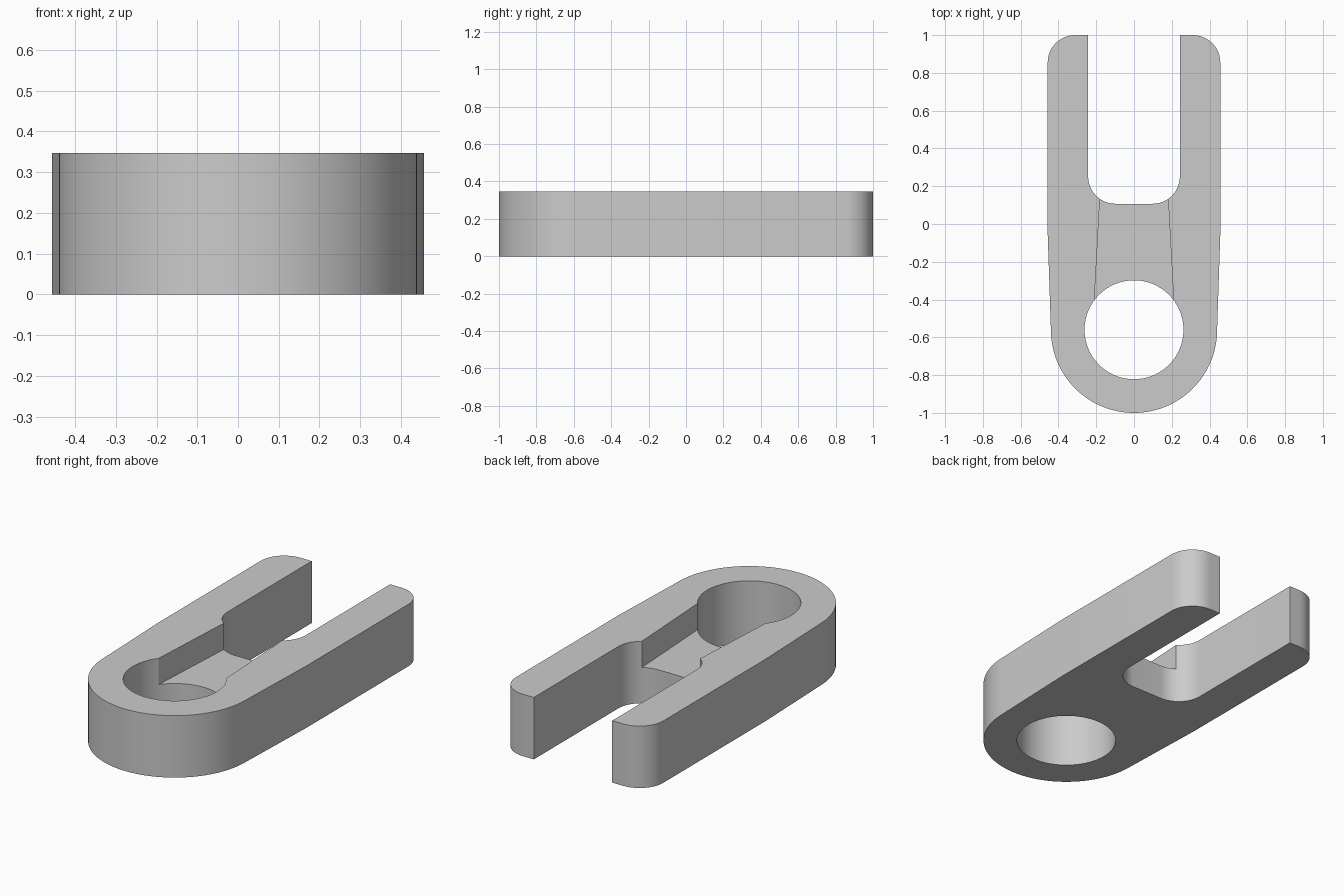
import bpy, bmesh
from math import cos, sin, pi, radians

cube = bpy.data.objects.get("Cube")
if cube:
    bpy.data.objects.remove(cube, do_unlink=True)

HEIGHT, FLOOR = 0.347, 0.2
HALF, NOSE, EYE_Y = 0.457, 0.44, -0.56
SLOT, SLOT_Y, FILLET = 0.243, 0.107, 0.145

grey = bpy.data.materials.new("plain grey")
grey.use_nodes = True
colour = (0.6, 0.6, 0.6, 1)
grey.diffuse_color = colour
grey.node_tree.nodes["Principled BSDF"].inputs["Base Color"].default_value = colour


def arc(cx, cy, r, start, end, steps):
    angles = [radians(start + (end - start) * i / steps) for i in range(steps + 1)]
    return [(cx + r * cos(a), cy + r * sin(a)) for a in angles]


def mirrored(half):
    """Close a right-hand half outline with its mirror image."""
    return half + [(-x, y) for x, y in reversed(half) if x > 1e-5]


def prism(name, outline, bottom, top):
    bm = bmesh.new()
    face = bm.faces.new([bm.verts.new((x, y, bottom)) for x, y in outline])
    extruded = bmesh.ops.extrude_face_region(bm, geom=[face])["geom"]
    verts = [v for v in extruded if isinstance(v, bmesh.types.BMVert)]
    bmesh.ops.translate(bm, verts=verts, vec=(0, 0, top - bottom))
    bmesh.ops.recalc_face_normals(bm, faces=bm.faces)
    mesh = bpy.data.meshes.new(name)
    bm.to_mesh(mesh)
    bm.free()
    mesh.materials.append(grey)
    obj = bpy.data.objects.new(name, mesh)
    bpy.context.collection.objects.link(obj)
    return obj


def cut(body, cutter):
    cutter.hide_render = True
    bpy.ops.object.select_all(action='DESELECT')
    body.select_set(True)
    bpy.context.view_layer.objects.active = body
    mod = body.modifiers.new("cut", 'BOOLEAN')
    mod.operation, mod.solver, mod.object = 'DIFFERENCE', 'EXACT', cutter
    bpy.ops.object.modifier_apply(modifier=mod.name)
    bpy.data.objects.remove(cutter, do_unlink=True)


# Clevis body: round nose, slight taper, rounded rear corners, open fork slot
outer = arc(0, EYE_Y, NOSE, -90, 0, 32) + [(HALF, -0.05)]
outer += arc(HALF - FILLET, 1 - FILLET, FILLET, 0, 90, 12)
slot = [(SLOT, 1)] + arc(SLOT - FILLET, SLOT_Y + FILLET, FILLET, 0, -90, 12)
body = prism("clevis_body", mirrored(outer + slot), 0, HEIGHT)

# Through hole in the nose
cut(body, prism("eye_cutter", arc(0, EYE_Y, 0.262, 0, 354.375, 63), -0.1, HEIGHT + 0.1))

# Tapered groove joining the hole and the slot
groove = [(0.215, -0.5), (0.177, 0.2)]
cut(body, prism("groove_cutter", mirrored(groove), FLOOR, HEIGHT + 0.1))

bpy.ops.object.shade_smooth_by_angle(angle=radians(30))
